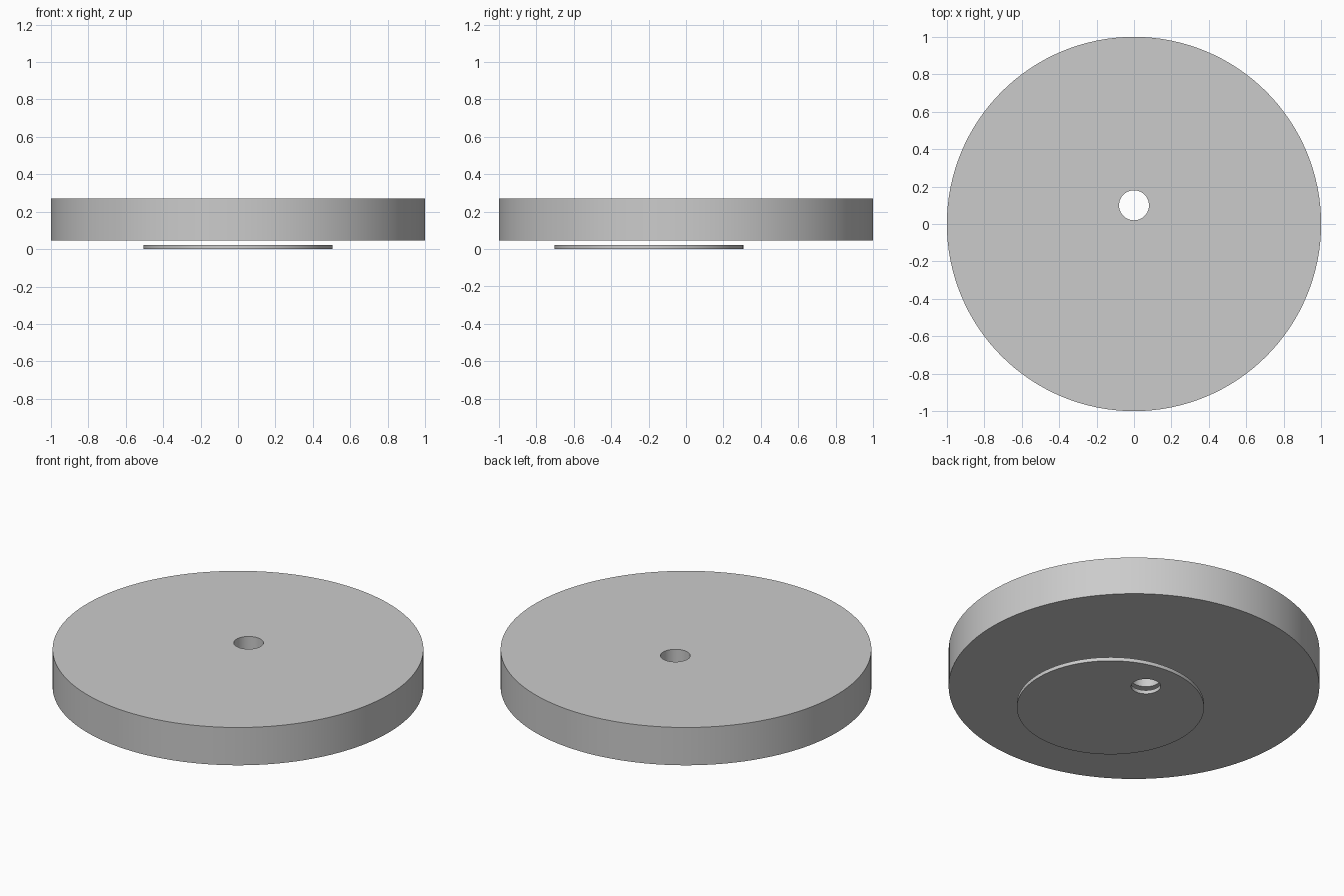
import bpy, bmesh
from math import cos, sin, tau, radians

if "Cube" in bpy.data.objects:
    bpy.data.objects.remove(bpy.data.objects["Cube"])

SEGMENTS = 128
HOLE_CENTRE, HOLE_RADIUS = (0, 0.1), 0.08


def pierced_disc(name, centre, radius, z0, z1):
    """Disc with the shared off-centre through hole."""
    bm = bmesh.new()

    def ring(c, r, z):
        return [bm.verts.new((c[0] + r * cos(tau * i / SEGMENTS),
                              c[1] + r * sin(tau * i / SEGMENTS), z))
                for i in range(SEGMENTS)]

    # Closed loop of rings: outer wall, top, hole wall, underside
    rings = [ring(centre, radius, z0), ring(centre, radius, z1),
             ring(HOLE_CENTRE, HOLE_RADIUS, z1), ring(HOLE_CENTRE, HOLE_RADIUS, z0)]
    for a, b in zip(rings, rings[1:] + rings[:1]):
        for i in range(SEGMENTS):
            j = (i + 1) % SEGMENTS
            bm.faces.new((a[i], a[j], b[j], b[i]))
    bmesh.ops.recalc_face_normals(bm, faces=bm.faces)

    mesh = bpy.data.meshes.new(name)
    bm.to_mesh(mesh)
    bm.free()
    obj = bpy.data.objects.new(name, mesh)
    bpy.context.collection.objects.link(obj)
    bpy.ops.object.select_all(action='DESELECT')
    obj.select_set(True)
    bpy.context.view_layer.objects.active = obj
    bpy.ops.object.shade_smooth_by_angle(angle=radians(30))
    return obj


# Thick main plate and the thin pad floating just beneath it
pierced_disc("main_disc", (0, 0), 1.0, 0.045, 0.27)
pierced_disc("bottom_pad", (0, -0.198), 0.505, 0.0, 0.022)
